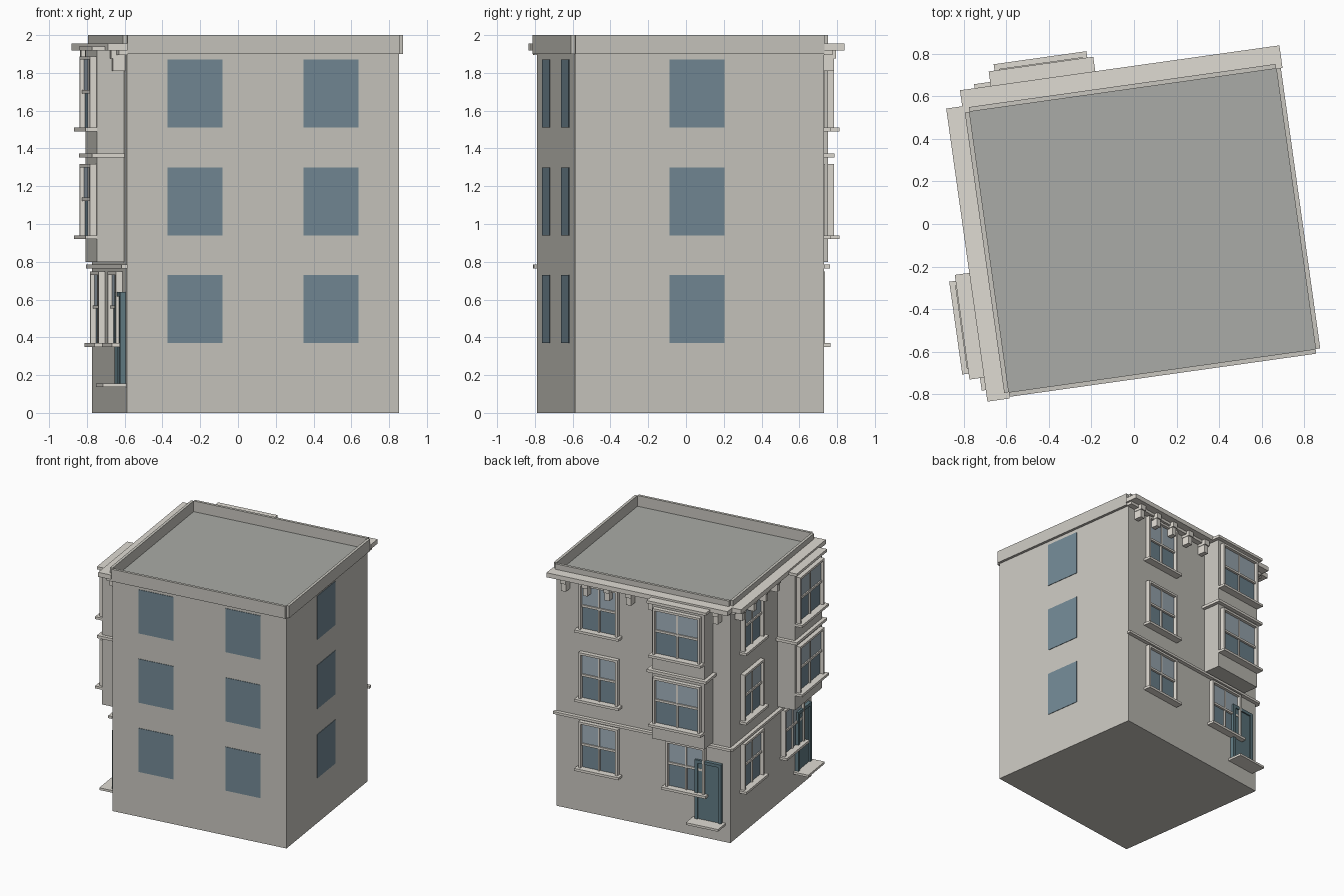
import bpy, bmesh
from math import radians
from mathutils import Matrix, Vector

if "Cube" in bpy.data.objects:
    bpy.data.objects.remove(bpy.data.objects["Cube"])

W, D, H = 1.455, 1.33, 1.9          # footprint and wall height
BASE = Matrix.Translation((0.04, -0.03, 0))
ANGLE = 8


def material(name, rgb):
    m = bpy.data.materials.new(name)
    m.diffuse_color = (*rgb, 1)
    m.use_nodes = True
    m.node_tree.nodes["Principled BSDF"].inputs["Base Color"].default_value = m.diffuse_color
    return m


WALL = material("wall_stone", (0.58, 0.565, 0.52))
TRIM = material("trim_stone", (0.74, 0.71, 0.65))
ROOF = material("roof_felt", (0.40, 0.41, 0.385))
GLASS = material("dark_glass", (0.17, 0.25, 0.30))
PALE = material("pale_glass", (0.36, 0.44, 0.50))
DOOR = material("door_paint", (0.12, 0.20, 0.23))


def boxes(name, M, mat, parts):
    """One object from boxes (s0, s1, n0, n1, z0, z1): along wall, outward, up."""
    bm = bmesh.new()
    for s0, s1, n0, n1, z0, z1 in parts:
        T = Matrix.Translation(((s0 + s1) / 2, -(n0 + n1) / 2, (z0 + z1) / 2))
        S = Matrix.Diagonal((s1 - s0, n1 - n0, z1 - z0, 1))
        bmesh.ops.create_cube(bm, size=1, matrix=M @ T @ S)
    me = bpy.data.meshes.new(name)
    bm.to_mesh(me)
    bm.free()
    me.materials.append(mat)
    ob = bpy.data.objects.new(name, me)
    bpy.context.collection.objects.link(ob)
    return ob


def side(k):
    """Frame of wall k (front, right, back, left), origin at its left corner."""
    length, dist = ((W, D) if k % 2 == 0 else (D, W))
    M = BASE @ Matrix.Rotation(radians(ANGLE + 90 * k), 4, 'Z')
    return M @ Matrix.Translation((-length / 2, -dist / 2, 0)), length


FLOORS = [0.37, 0.94, 1.51]
WIN_H = 0.36


def sash_window(name, M, c, z, w, n):
    """Framed sash window with sill, meeting rail and centre bars."""
    a, b, t = c - w / 2, c + w / 2, z + WIN_H
    mid, f = z + WIN_H * 0.53, 0.018
    boxes(name + "_lower_glass", M, GLASS, [(a, b, n, n + 0.006, z, mid)])
    boxes(name + "_upper_glass", M, PALE, [(a, b, n, n + 0.012, mid, t)])
    boxes(name + "_frame", M, TRIM, [
        (a - f, a, n, n + 0.035, z, t), (b, b + f, n, n + 0.035, z, t),
        (a - f, b + f, n, n + 0.035, t, t + f),
        (a, b, n, n + 0.022, mid - 0.009, mid + 0.009),
        (c - 0.007, c + 0.007, n, n + 0.018, z, t)])
    boxes(name + "_sill", M, TRIM, [(a - 0.04, b + 0.04, n, n + 0.06, z - 0.02, z)])


def fancy_facade(tag, M, L):
    left, right, bay = L * 0.25, L * 0.75, 0.145
    for i, z in enumerate(FLOORS):
        sash_window(f"{tag}_window_{i}", M, left, z, 0.29, 0)
        if i == 0:
            sash_window(f"{tag}_ground_window", M, right, z, 0.29, 0)
        else:
            sash_window(f"{tag}_bay_window_{i}", M, right, z, 0.36, bay)
    # projecting bay with a cap above each storey
    boxes(tag + "_bay", M, WALL, [(right - 0.22, right + 0.22, 0, bay, 0.80, H + 0.018)])
    boxes(tag + "_bay_caps", M, TRIM, [
        (right - 0.248, right + 0.248, 0, bay + 0.03, z, z + 0.022) for z in (1.352, 1.918)])
    # door and step beside the corner
    d = L * 0.88
    boxes(tag + "_door", M, DOOR, [
        (d - 0.11, d - 0.085, 0, 0.03, 0.155, 0.64), (d + 0.085, d + 0.11, 0, 0.03, 0.155, 0.64),
        (d - 0.11, d + 0.11, 0, 0.03, 0.615, 0.64), (d - 0.085, d + 0.085, 0, 0.02, 0.155, 0.615)])
    boxes(tag + "_step", M, TRIM, [(d - 0.135, d + 0.135, 0, 0.125, 0.137, 0.155)])
    # string course, cornice and brackets
    boxes(tag + "_string_course", M, TRIM, [(-0.015, L + 0.015, 0, 0.03, 0.765, 0.785)])
    boxes(tag + "_cornice", M, TRIM, [
        (-0.03, L + 0.03, 0, 0.106, 1.918, 1.955),
        (-0.015, L + 0.015, 0, 0.045, 1.895, 1.918)])
    n = round(L / 0.185)
    parts = []
    for i in range(n):
        s = (i + 0.5) * L / n
        parts += [(s - 0.02, s + 0.02, 0, 0.065, 1.81, 1.875),
                  (s - 0.024, s + 0.024, 0, 0.075, 1.875, 1.918)]
    boxes(tag + "_brackets", M, TRIM, parts)


# main block and roof sheet
M0, _ = side(0)
boxes("building_block", M0, WALL, [(0, W, -D, 0, 0, H)])
boxes("roof", M0, ROOF, [(0.0, W, -D, 0, H, H + 0.012)])

for k, tag in enumerate(("front", "right", "back", "left")):
    M, L = side(k)
    # parapet sits outside the wall line, open at the corners
    boxes(tag + "_parapet", M, WALL, [(0, L, 0, 0.022, H, 2.0)])
    if k < 2:
        # plain window panels
        cols = (0.25, 0.75) if k == 0 else (0.49,)
        boxes(tag + "_window_panels", M, GLASS, [
            (L * c - 0.147, L * c + 0.147, 0, 0.004, z, z + WIN_H) for c in cols for z in FLOORS])
    else:
        fancy_facade(tag, M, L)
